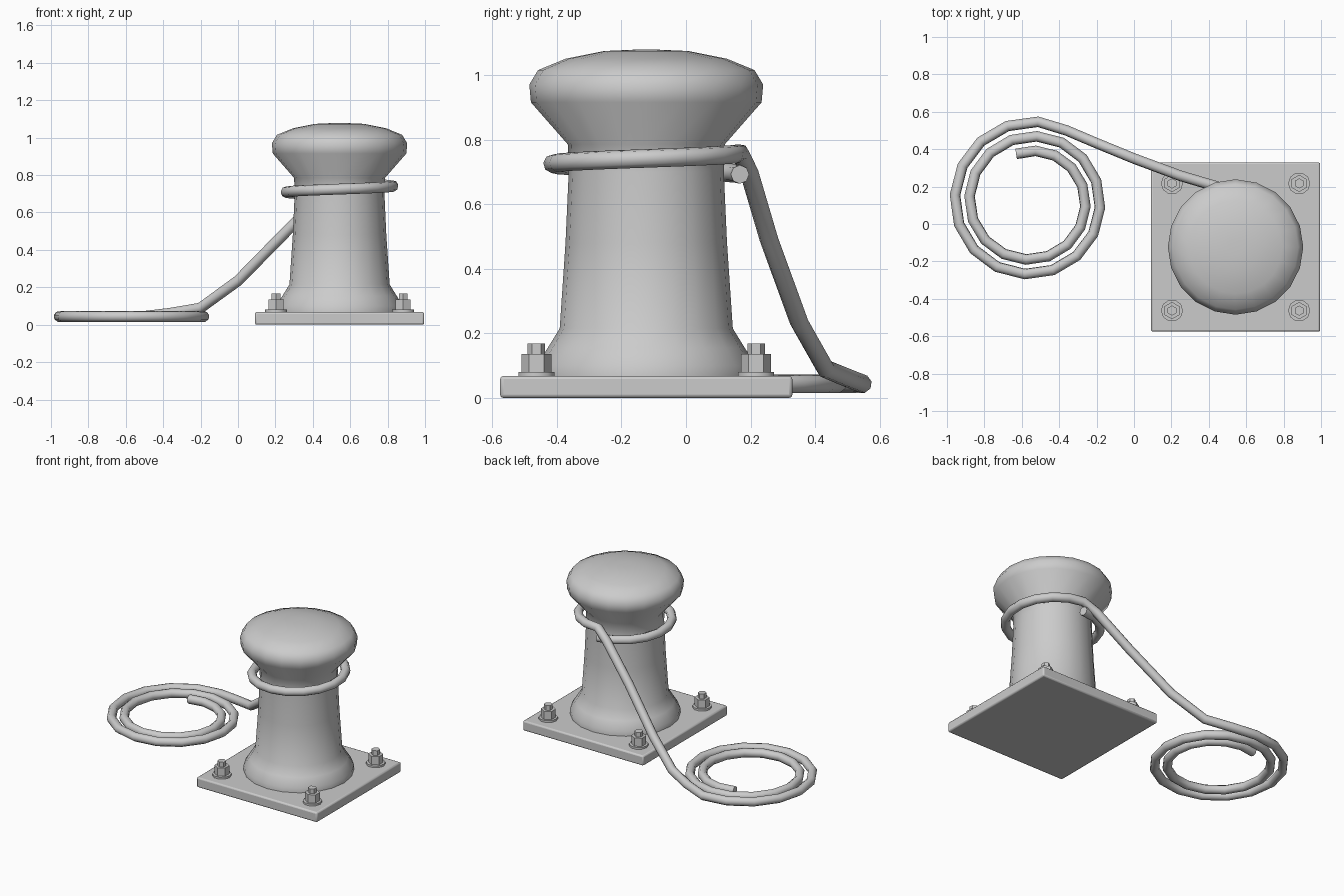
import bpy, bmesh
from math import sin, cos, pi, radians

if "Cube" in bpy.data.objects:
    bpy.data.objects.remove(bpy.data.objects["Cube"])

CX, CY = 0.543, -0.123  # bollard axis


def finish(obj, angle=40):
    bpy.ops.object.select_all(action='DESELECT')
    obj.select_set(True)
    bpy.context.view_layer.objects.active = obj
    bpy.ops.object.shade_smooth_by_angle(angle=radians(angle))


def lathe(name, profile, sides, x, y, angle=40, turn=0.0):
    """Closed solid of revolution from (radius, z) points, capped at both ends."""
    bm = bmesh.new()
    rings = [[bm.verts.new((r * cos(turn + 2 * pi * i / sides),
                            r * sin(turn + 2 * pi * i / sides), z))
              for i in range(sides)] for r, z in profile]
    for a, b in zip(rings, rings[1:]):
        for i in range(sides):
            j = (i + 1) % sides
            bm.faces.new((a[i], a[j], b[j], b[i]))
    bm.faces.new(rings[0][::-1])
    bm.faces.new(rings[-1])
    me = bpy.data.meshes.new(name)
    bm.to_mesh(me)
    bm.free()
    obj = bpy.data.objects.new(name, me)
    obj.location = (x, y, 0)
    bpy.context.collection.objects.link(obj)
    finish(obj, angle)
    return obj


# Base plate
bpy.ops.mesh.primitive_cube_add(size=1, location=(CX, CY, 0.034))
plate = bpy.context.object
plate.name = "base_plate"
plate.dimensions = (0.905, 0.905, 0.068)
bpy.ops.object.transform_apply(location=False, rotation=False, scale=True)
bev = plate.modifiers.new("edge", 'BEVEL')
bev.width = 0.01
bev.segments = 2
finish(plate)

# Bollard: flange, flared foot, tapered column and mushroom head
lathe("bollard", [(0.34, 0.06), (0.34, 0.1), (0.305, 0.155), (0.268, 0.215),
                  (0.25, 0.48), (0.24, 0.70), (0.243, 0.785), (0.357, 0.915),
                  (0.362, 0.97), (0.335, 1.015), (0.25, 1.05), (0.13, 1.074),
                  (0.04, 1.078)], 20, CX, CY, 50)

# Anchor bolts: washer, hex nut, stud
for sx in (-1, 1):
    for sy in (-1, 1):
        x, y = CX + sx * 0.34, CY + sy * 0.34
        lathe("washer", [(0.059, 0.06), (0.059, 0.081)], 10, x, y)
        lathe("nut", [(0.046, 0.075), (0.046, 0.136)], 6, x, y, 30, pi / 2)
        lathe("stud", [(0.027, 0.13), (0.027, 0.168)], 6, x, y, 30, pi / 2)

# Rope: one turn round the column, slack run, flat spiral on the ground
path = []
for i in range(19):
    a = pi / 2 + 2 * pi * i / 18
    path.append((CX + 0.29 * cos(a), CY + 0.29 * sin(a), 0.692 + 0.066 * i / 18))
path += [(0.46, 0.195, 0.70), (0.25, 0.257, 0.49), (0.0, 0.35, 0.235),
         (-0.2, 0.432, 0.09), (-0.36, 0.50, 0.062)]
turns, per_turn = 2.12, 16
n = int(turns * per_turn)
for i in range(n + 1):
    t = i / per_turn
    a = radians(85) + 2 * pi * t
    r = 0.428 - 0.078 * t
    path.append((-0.55 + r * cos(a), 0.12 + r * sin(a), 0.044))

cu = bpy.data.curves.new("rope", 'CURVE')
cu.dimensions = '3D'
cu.bevel_depth = 0.029
cu.bevel_resolution = 2
cu.use_fill_caps = True
sp = cu.splines.new('POLY')
sp.points.add(len(path) - 1)
for p, co in zip(sp.points, path):
    p.co = (*co, 1)
rope = bpy.data.objects.new("mooring_rope", cu)
bpy.context.collection.objects.link(rope)
bpy.ops.object.select_all(action='DESELECT')
rope.select_set(True)
bpy.context.view_layer.objects.active = rope
bpy.ops.object.convert(target='MESH')
finish(bpy.context.object, 60)
